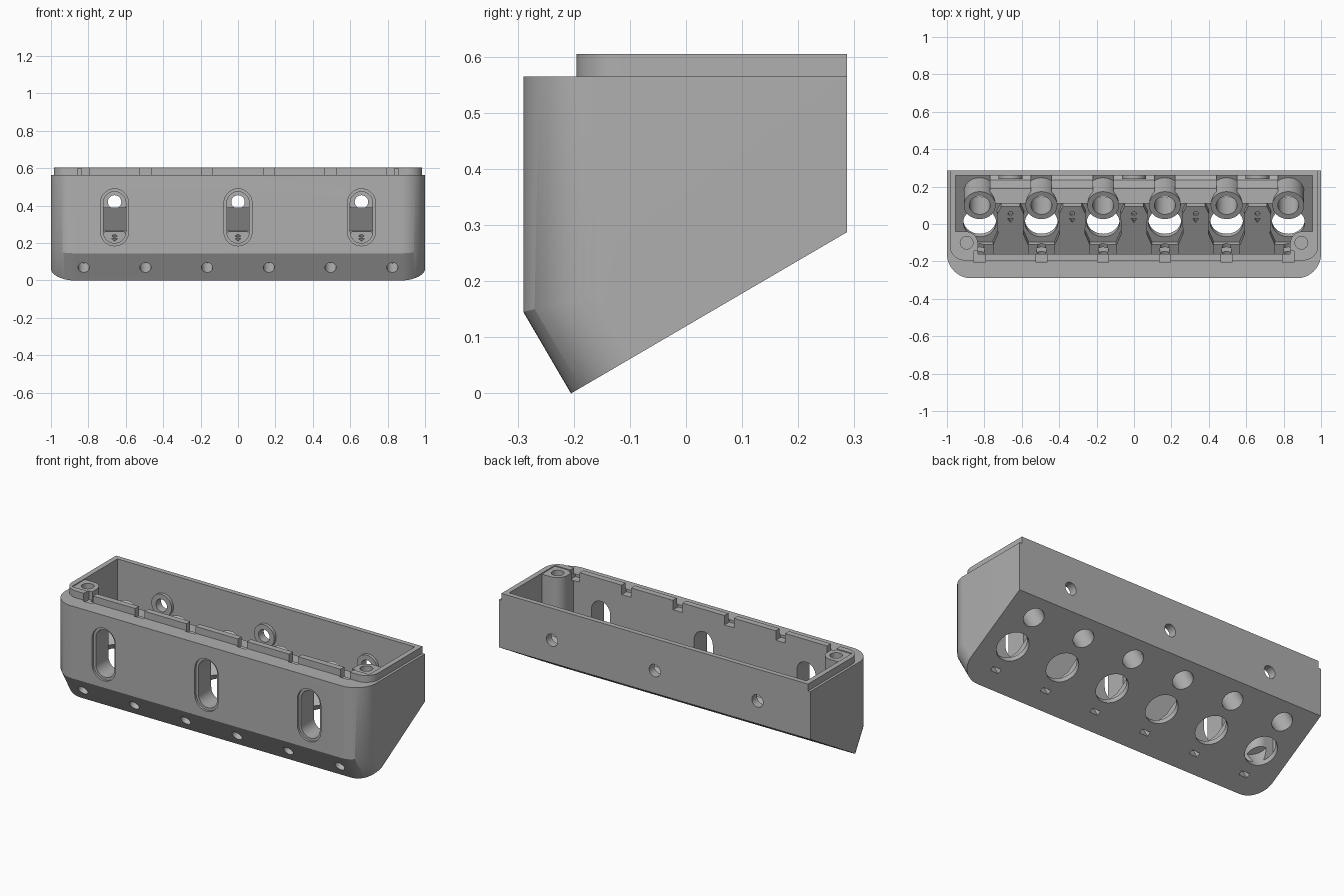
import bpy, bmesh, math
from mathutils import Matrix, Vector

if "Cube" in bpy.data.objects:
    bpy.data.objects.remove(bpy.data.objects["Cube"])

grey = bpy.data.materials.new("plain grey")
grey.use_nodes = True
grey.diffuse_color = (0.43, 0.43, 0.43, 1)
grey.node_tree.nodes["Principled BSDF"].inputs["Base Color"].default_value = (0.43, 0.43, 0.43, 1)


def frame(a, b, c, origin=(0, 0, 0)):
    m = Matrix((a, b, c)).transposed().to_4x4()
    m.translation = Vector(origin)
    return m


# Work frames: plan, side profile, front face, and the slanted floor
TILT = math.radians(30.3)
CO, SI = math.cos(TILT), math.sin(TILT)
PLAN = Matrix.Identity(4)
SIDE = frame((0, 1, 0), (0, 0, 1), (1, 0, 0))
FRONT = frame((1, 0, 0), (0, 0, 1), (0, -1, 0))
FLOOR = frame((1, 0, 0), (0, CO, SI), (0, -SI, CO), (0, -0.205, 0))
COLUMNS = [0.33 * i - 0.825 for i in range(6)]
MIDS = [0.33 * i - 0.66 for i in range(5)]
WINDOWS = (-0.66, 0, 0.66)


def arc(cx, cy, r, a0, a1, n=14):
    return [(cx + r * math.cos(math.radians(a0 + (a1 - a0) * i / n)),
             cy + r * math.sin(math.radians(a0 + (a1 - a0) * i / n))) for i in range(n + 1)]


def circle(cx, cy, r, n=40):
    return arc(cx, cy, r, 0, 360, n)[:-1]


def rect(cx, cy, w, h):
    return [(cx - w, cy - h), (cx + w, cy - h), (cx + w, cy + h), (cx - w, cy + h)]


def stadium(cx, low, high, r):
    return arc(cx, high - r, r, 0, 180) + arc(cx, low + r, r, 180, 360)


def front_rounded(w, front, back, r):
    return ([(w, back), (-w, back)] + arc(-w + r, front + r, r, 180, 270)
            + arc(w - r, front + r, r, 270, 360))


def prisms(name, matrix, outlines, d0, d1):
    """One object holding a straight extrusion of each outline."""
    bm = bmesh.new()
    for pts in outlines:
        low = [bm.verts.new(matrix @ Vector((x, y, d0))) for x, y in pts]
        high = [bm.verts.new(matrix @ Vector((x, y, d1))) for x, y in pts]
        bm.faces.new(low[::-1])
        bm.faces.new(high)
        for i in range(len(pts)):
            j = (i + 1) % len(pts)
            bm.faces.new((low[i], low[j], high[j], high[i]))
    bmesh.ops.recalc_face_normals(bm, faces=bm.faces)
    mesh = bpy.data.meshes.new(name)
    bm.to_mesh(mesh)
    bm.free()
    mesh.materials.append(grey)
    obj = bpy.data.objects.new(name, mesh)
    bpy.context.scene.collection.objects.link(obj)
    return obj


def combine(target, tool, operation="DIFFERENCE"):
    mod = target.modifiers.new("combine", "BOOLEAN")
    mod.operation, mod.object, mod.solver = operation, tool, "EXACT"
    bpy.context.view_layer.update()
    result = target.evaluated_get(bpy.context.evaluated_depsgraph_get())
    mesh = bpy.data.meshes.new_from_object(result)
    target.modifiers.clear()
    target.data = mesh
    bpy.data.objects.remove(tool)


# Outer body: rounded plan crossed with a rounded slanted block
body = prisms("housing", PLAN, [front_rounded(1, -0.29, 0.287, 0.13)], -0.2, 0.565)
combine(body, prisms("slant", FLOOR, [front_rounded(1.0005, 0, 1, 0.13)], 0, 1), "INTERSECT")

# Raised lip around the top
combine(body, prisms("lip", PLAN, [front_rounded(0.985, -0.195, 0.287, 0.08)], 0.45, 0.605), "UNION")

# Cavity, from which the inner features are left standing
cavity = prisms("cavity", SIDE, [[(-0.16, 0.063), (0.258, 0.308), (0.258, 0.7), (-0.16, 0.7)]],
                -0.955, 0.955)
bosses = [[(s * x, y) for x, y in
           [(1, -0.04), (1, -0.2), (0.835, -0.2)] + arc(0.9, -0.105, 0.065, 180, 90)]
          for s in (-1, 1)]
combine(cavity, prisms("screw_bosses", PLAN, bosses, -0.1, 0.6))

half_pad = [(0.05, 0.39), (0.072, 0.34), (0.068, 0.22), (0.095, 0.15), (0.095, 0.06)]
pads = [[(m + x, y) for x, y in half_pad] + [(m - x, y) for x, y in half_pad[::-1]] for m in MIDS]
combine(cavity, prisms("floor_pads", FLOOR, pads, -0.1, 0.075))

web = [(0.11, 0.39), (0.19, 0.39), (0.235, 0.33), (0.3, 0.31), (0.3, 0.2), (0.22, 0.2)]
for m in MIDS:
    combine(cavity, prisms("web", SIDE, [web], m - 0.11, m + 0.11))

combine(cavity, prisms("tubes", FLOOR, [circle(x, 0.458, 0.085) for x in COLUMNS], -0.1, 0.18))
combine(cavity, prisms("clip_bars", FLOOR, [rect(x, 0.11, 0.075, 0.035) for x in COLUMNS], -0.1, 0.06))
combine(cavity, prisms("back_rings", FRONT, [circle(x, 0.42, 0.065) for x in WINDOWS], -0.3, -0.24))
combine(body, cavity)

# Floor openings: tube bores, large holes, clip slots
combine(body, prisms("bores", FLOOR, [circle(x, 0.458, 0.056) for x in COLUMNS], -0.1, 0.25))
combine(body, prisms("large_holes", FLOOR, [circle(x, 0.265, 0.088) for x in COLUMNS], -0.1, 0.1))
combine(body, prisms("slots", FLOOR, [rect(x, 0.11, 0.026, 0.013) for x in COLUMNS], -0.1, 0.12))

# Small marks sunk in the floor pads
marks = [circle(m, 0.345, 0.013, 16) for m in MIDS]
marks += [[(m, 0.29), (m + 0.016, 0.315), (m - 0.016, 0.315)] for m in MIDS]
combine(body, prisms("marks", FLOOR, marks, 0.06, 0.1))

# Front windows with a shallow stepped rim
combine(body, prisms("window_rims", FRONT, [stadium(x, 0.185, 0.49, 0.075) for x in WINDOWS], 0.277, 0.35))
combine(body, prisms("windows", FRONT, [stadium(x, 0.2, 0.475, 0.06) for x in WINDOWS], 0.14, 0.35))

# Round holes in the lower front slope
SLOPE = frame((1, 0, 0), (0, -SI, CO), (0, -CO, -SI), (0, -0.205, 0))
combine(body, prisms("front_holes", SLOPE, [circle(x, 0.08, 0.03, 28) for x in COLUMNS], -0.15, 0.1))

# Screw holes in the back wall and corner bosses
combine(body, prisms("back_holes", FRONT, [circle(x, 0.42, 0.036, 28) for x in WINDOWS], -0.35, -0.2))
combine(body, prisms("boss_holes", PLAN, [circle(s * 0.895, -0.1, 0.034, 28) for s in (-1, 1)], 0.42, 0.7))

# Notches in the front lip
combine(body, prisms("notches", PLAN, [rect(x, -0.175, 0.03, 0.03) for x in COLUMNS], 0.55, 0.7))

# Smooth curved walls, crisp edges
bpy.ops.object.select_all(action="DESELECT")
body.select_set(True)
bpy.context.view_layer.objects.active = body
bpy.ops.object.shade_smooth_by_angle(angle=math.radians(25))
